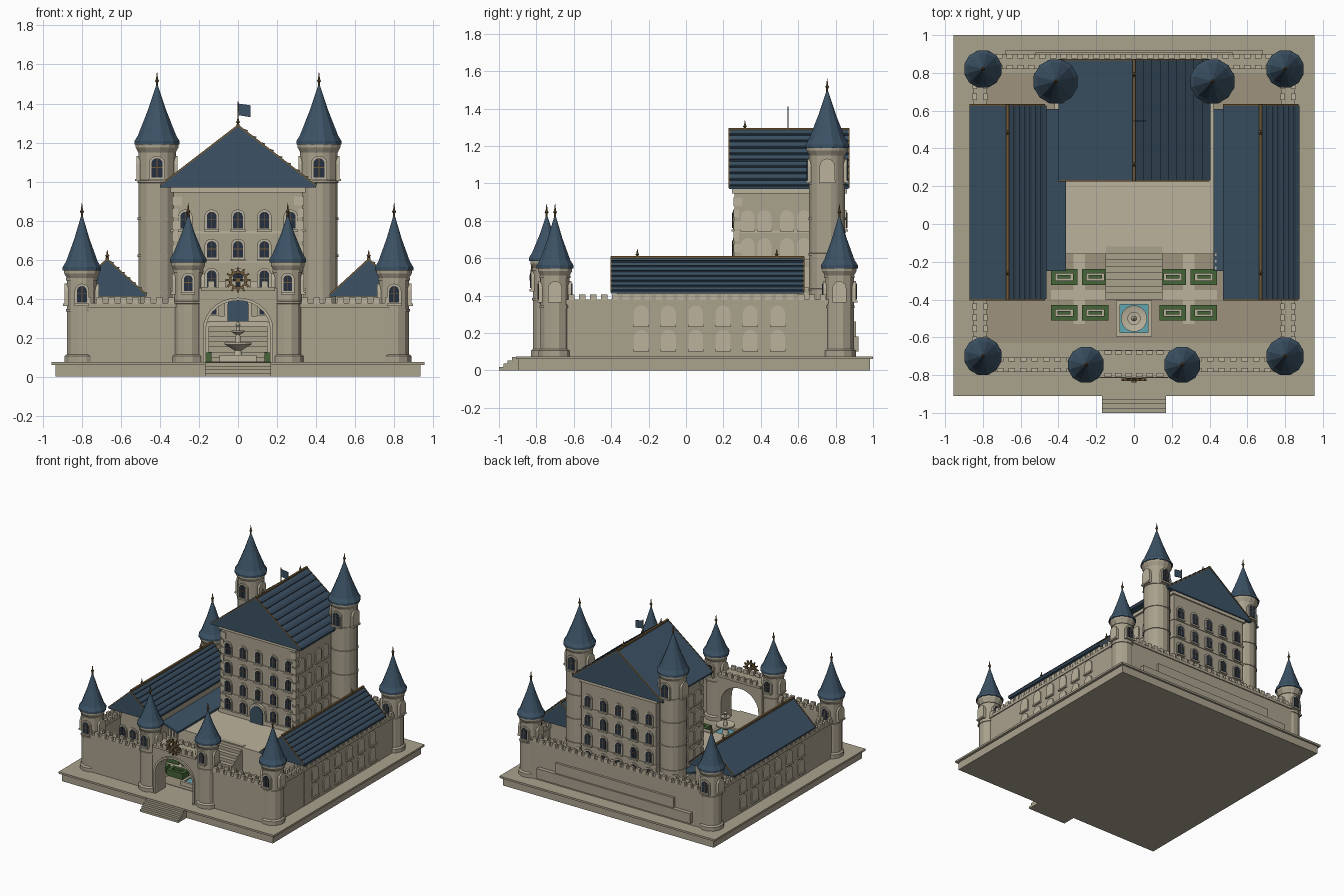
import bpy, bmesh
from math import pi, cos, sin

if "Cube" in bpy.data.objects:
    bpy.data.objects.remove(bpy.data.objects["Cube"])

def mat(name, r, g, b):
    m = bpy.data.materials.new(name)
    m.diffuse_color = (r, g, b, 1)
    m.use_nodes = True
    m.node_tree.nodes["Principled BSDF"].inputs["Base Color"].default_value = m.diffuse_color
    return m

STONE = mat("stone", .40, .36, .27)
PALE = mat("pale_stone", .50, .45, .34)
PAVE = mat("paving", .34, .29, .21)
ROOF = mat("slate", .045, .085, .13)
RIB = mat("dark_slate", .03, .055, .085)
GLASS = mat("dark_glass", .02, .03, .05)
WOOD = mat("bronze", .16, .10, .04)
HEDGE = mat("hedge", .06, .13, .04)
WATER = mat("water", .12, .38, .45)
BASE = 0.075


class Part:
    """Collects simple solids into one named object."""
    def __init__(self, name, material):
        self.name, self.material, self.bm = name, material, bmesh.new()

    def prism(self, pts, axis, a, b):
        place = {'x': lambda u, v, t: (t, u, v), 'y': lambda u, v, t: (u, t, v),
                 'z': lambda u, v, t: (u, v, t)}[axis]
        lo, hi = [[self.bm.verts.new(place(u, v, t)) for u, v in pts] for t in (a, b)]
        n = len(pts)
        self.bm.faces.new(lo)
        self.bm.faces.new(hi[::-1])
        for i in range(n):
            j = (i + 1) % n
            self.bm.faces.new((lo[i], hi[i], hi[j], lo[j]))

    def box(self, x0, x1, y0, y1, z0, z1):
        self.prism([(x0, y0), (x1, y0), (x1, y1), (x0, y1)], 'z', z0, z1)

    def lathe(self, prof, x, y, n=12):
        rings = [[self.bm.verts.new((x + r * cos(2 * pi * (i + .5) / n),
                                     y + r * sin(2 * pi * (i + .5) / n), z))
                  for i in range(n)] for r, z in prof]
        self.bm.faces.new(rings[0])
        self.bm.faces.new(rings[-1])
        for p, q in zip(rings, rings[1:]):
            for i in range(n):
                j = (i + 1) % n
                self.bm.faces.new((p[i], p[j], q[j], q[i]))

    def done(self):
        bmesh.ops.recalc_face_normals(self.bm, faces=self.bm.faces)
        me = bpy.data.meshes.new(self.name)
        self.bm.to_mesh(me)
        me.materials.append(self.material)
        bpy.context.collection.objects.link(bpy.data.objects.new(self.name, me))


def arch(u, z, w, h, n=8):
    r = w / 2
    return [(u - r, z), (u + r, z)] + [(u + r * cos(pi * i / n), z + h - r + r * sin(pi * i / n))
                                       for i in range(n + 1)]


frames, panes, bars = Part("window_frames", PALE), Part("window_panes", GLASS), Part("window_bars", WOOD)

def window(axis, u, z, face, d, w=.05, h=.085, glass=True):
    """Arched window on the plane axis=face, sticking out along d."""
    frames.prism(arch(u, z - .01, w + .024, h + .022), axis, face - .02 * d, face + .008 * d)
    f = face + .012 * d
    frames.prism([(u - w * .75, z - .018), (u + w * .75, z - .018), (u + w * .75, z - .006),
                  (u - w * .75, z - .006)], axis, face - .02 * d, f + .004 * d)
    if glass:
        panes.prism(arch(u, z, w, h), axis, face, f)
        for a, b, c, e in ((u - .002, u + .002, z, z + h), (u - w / 2, u + w / 2, z + h * .5, z + h * .5 + .004)):
            bars.prism([(a, c), (b, c), (b, e), (a, e)], axis, face, f + .002 * d)


# plinth, entrance steps and courtyard
p = Part("plinth", STONE)
p.box(-.935, .935, -.895, .985, 0, .06)
p.box(-.955, .955, -.91, 1, .06, BASE)
p.done()
p = Part("entrance_steps", STONE)
for i in range(4):
    p.box(-.17, .17, -1 + i * .023, -.89, 0, .018 * (i + 1))
p.done()
p = Part("courtyard_floor", PAVE)
p.box(-.79, .79, -.63, .8, BASE - .01, BASE + .003)
p.done()
p = Part("garden_paths", PALE)
for s in (-1, 1):
    p.box(s * .29 - .03, s * .29 + .03, -.53, -.16, BASE, BASE + .006)
    p.box(s * .29 - .15, s * .29 + .15, -.40, -.35, BASE, BASE + .006)
p.done()

# terrace and grand stairs
p = Part("terrace", PALE)
p.box(-.42, .42, -.16, .84, BASE, .28)
p.done()
p = Part("grand_stairs", STONE)
for i in range(8):
    p.box(-.15, .15, -.40 + i * .035, -.12, BASE, BASE + (i + 1) * .0262)
p.done()

# curtain walls with double battlements
p, m = Part("curtain_walls", STONE), Part("battlements", PALE)
def wall(a, b, c, along_x):
    def put(part, u0, u1, v0, v1, z0, z1):
        part.box(*((u0, u1, v0, v1) if along_x else (v0, v1, u0, u1)), z0, z1)
    put(p, a, b, c - .03, c + .03, BASE, .365)
    put(p, a, b, c - .038, c + .038, .355, .378)
    n = round((b - a) / .058)
    for i in range(n):
        u = a + (i + .5) * (b - a) / n
        for v in (c - .028, c + .028):
            put(m, u - .017, u + .017, v - .011, v + .011, .375, .405)
for s in (-1, 1):
    wall(min(s * .25, s * .8), max(s * .25, s * .8), -.745, True)
    wall(-.70, .82, s * .815, False)
wall(-.8, .8, .86, True)

# gatehouse arch
opening = [(.165 * cos(pi * i / 14), .24 + .15 * sin(pi * i / 14)) for i in range(15)]
gate = [(.2, .455), (.2, BASE), (.165, BASE)] + opening + [(-.165, BASE), (-.2, BASE), (-.2, .455)]
p.prism(gate, 'y', -.80, -.68)
p.box(-.19, .19, -.812, -.668, .44, .46)
for i in range(6):
    for y in (-.80, -.68):
        m.box(-.155 + i * .055, -.12 + i * .055, y - .011, y + .011, .455, .49)
p.done()
m.done()
p = Part("gate_arch_trim", PALE)
rim = [(.18 * cos(pi * i / 14), .24 + .165 * sin(pi * i / 14)) for i in range(15)]
p.prism([(.18, BASE)] + rim + [(-.18, BASE), (-.165, BASE)] + opening[::-1] + [(.165, BASE)], 'y', -.815, -.79)
p.done()

# sun emblem over the gate
p = Part("gate_emblem", WOOD)
ring = lambda r, k=20: [(r * cos(2 * pi * i / k), .495 + r * sin(2 * pi * i / k)) for i in range(k + 1)]
p.prism(ring(.045) + ring(.034)[::-1], 'y', -.832, -.815)
p.prism(ring(.014)[:-1], 'y', -.838, -.812)
for i in range(12):
    a = pi * i / 6
    at = lambda r, d: (r * cos(a) - d * sin(a), .495 + r * sin(a) + d * cos(a))
    p.prism([at(.042, -.008), at(.066, -.003), at(.066, .003), at(.042, .008)], 'y', -.83, -.817)
    if i % 3 == 0:
        p.prism([at(.01, -.003), at(.036, -.003), at(.036, .003), at(.01, .003)], 'y', -.83, -.817)
p.done()

# ledges on the back wall
p = Part("back_ledges", STONE)
p.box(-.68, .68, .86, .922, .10, .18)
p.box(-.525, .525, .86, .908, .18, .26)
p.done()

# round towers: body, conical roof, finial, windows
body, cones, spikes = Part("tower_bodies", STONE), Part("tower_roofs", ROOF), Part("finials", WOOD)
def spike(x, y, z, h):
    spikes.lathe([(.006, z - .03), (.006, z + .2 * h), (.012, z + .32 * h), (.006, z + .45 * h), (.001, z + h)], x, y, 8)
def tower(x, y, r, top, tip, bands, wz, ww, wh, n):
    prof = [(r + .012, BASE), (r + .012, BASE + .03), (r, BASE + .04)]
    for z in bands:
        prof += [(r, z - .007), (r + .005, z - .006), (r + .005, z + .006), (r, z + .007)]
    body.lathe(prof + [(r, top - .045), (r + .014, top - .02), (r + .014, top + .005)], x, y, n)
    e = r + .022
    cones.lathe([(e, top - .005), (e, top + .012), (r + .004, top + .04),
                 (r * .5, top + .04 + (tip - top - .04) * .5), (.004, tip)], x, y, 12)
    spike(x, y, tip, .065)
    for d in (-1, 1):
        window('y', x, wz, y + d * r, d, ww, wh)
        window('x', y, wz, x + d * r, d, ww, wh, False)
for s in (-1, 1):
    for y in (-.70, .82):
        tower(s * .8, y, .08, .55, .825, (.34, .5), .38, .05, .085, 12)
    tower(s * .255, -.745, .076, .59, .825, (.38, .54), .44, .046, .08, 12)
    tower(s * .415, .755, .098, 1.195, 1.495, (.43, .62, .81, 1.0), 1.02, .058, .10, 16)
body.done()
cones.done()

# keep walls, bands and quoins
p = Part("keep", STONE)
p.box(-.33, .33, .26, .85, .28, .98)
p.done()
p = Part("keep_trim", PALE)
p.box(-.345, .345, .245, .86, .28, .31)
p.box(-.345, .345, .245, .86, .945, .975)
for z in (.435, .585, .735):
    p.box(-.335, .335, .255, .855, z, z + .012)
for i in range(10):
    w = .05 if i % 2 else .03
    for s in (-1, 1):
        x = s * .337
        p.box(min(x, x - s * w), max(x, x - s * w), .253, .253 + w, .32 + i * .062, .365 + i * .062)
p.done()
for z in (.32, .46, .61, .76):
    for i in range(-2, 3):
        if i or z > .4:
            window('y', i * .135, z, .26, -1)
        window('y', i * .135, z, .85, 1)
    for y in (.33, .42, .54, .63):
        for s in (-1, 1):
            window('x', y, z, s * .33, s, glass=False)
p = Part("keep_door", ROOF)
p.prism(arch(0, .28, .11, .135), 'y', .232, .26)
p.done()
frames.prism(arch(0, .28, .14, .155), 'y', .24, .27)

# gabled roofs with slate courses, ridge caps and bronze verges
roofs, ribs, caps = Part("gable_roofs", ROOF), Part("slate_courses", RIB), Part("ridge_caps", WOOD)
def gable(cx, hw, y0, y1, z0, z1, n, ys):
    roofs.prism([(cx - hw, z0), (cx + hw, z0), (cx + hw, z0 + .012), (cx, z1), (cx - hw, z0 + .012)], 'y', y0, y1)
    h = z1 - z0 - .012
    for i in range(n):
        a, b = i / n, (i + .45) / n
        ribs.prism([(cx + hw * (1 - b), z0 + .012 + h * b), (cx + hw * (1 - a), z0 + .012 + h * a - .004),
                    (cx + hw * (1 - a) + .006, z0 + .02 + h * a)], 'y', y0 + .002, y1 - .002)
    caps.box(cx - .008, cx + .008, y0 - .002, y1 + .002, z1 - .01, z1 + .006)
    for y in (y0, y1):
        for s in (-1, 1):
            caps.prism([(cx, z1 + .003), (cx + s * hw, z0 + .015), (cx + s * hw, z0 + .006), (cx, z1 - .008)],
                       'y', y - .004, y + .004)
    for y in ys:
        spike(cx, y, z1, .045)
gable(0, .40, .23, .87, .97, 1.29, 9, (.315, .79))
for s in (-1, 1):
    gable(s * .67, .20, -.40, .63, .41, .605, 7, (-.26, .485))
ribs.done()
caps.done()

# side wings with lean-to roofs facing the court
p, q = Part("side_wings", STONE), Part("lean_to_posts", PALE)
for s in (-1, 1):
    x0, x1 = sorted((s * .50, s * .847))
    p.box(x0, x1, -.37, .60, BASE, .42)
    e = .36 if s < 0 else .42
    roofs.prism([(s * .51, .335), (s * e, .285), (s * e, .30), (s * .51, .35)], 'y', -.25, .61)
    for i in range(3):
        q.box(s * .44 - .01, s * .44 + .01, -.24 + i * .035, -.225 + i * .035, BASE, .31)
    for i in range(6):
        y = -.24 + i * .146
        window('x', y, .25, s * .847, s, .055, .085, False)
        window('x', y, .12, s * .847, s, .055, .085, False)
        window('x', y, .15, s * .50, -s, .05, .10, False)
    for x in (.58, .67, .76):
        window('y', s * x, .20, -.37, -1)
for part in (p, q, roofs, frames, panes, bars, spikes):
    part.done()

# flag
p = Part("flag_pole", WOOD)
p.lathe([(.004, 1.27), (.003, 1.41)], 0, .545, 8)
p.done()
p = Part("flag", ROOF)
p.prism([(0, 1.34), (.035, 1.335), (.065, 1.33), (.065, 1.39), (.035, 1.395), (0, 1.40)], 'y', .543, .547)
p.done()

# fountain
p = Part("fountain", PALE)
for a, b in ((-.095, -.075), (.075, .095)):
    p.box(a, b, -.595, -.405, BASE, .11)
    p.box(-.075, .075, -.5 + a, -.5 + b, BASE, .11)
p.lathe([(.04, BASE), (.025, .10), (.018, .135), (.035, .145), (.07, .165), (.07, .175), (.06, .172), (.016, .165),
         (.011, .215), (.035, .23), (.035, .237), (.01, .235), (.008, .255), (.014, .265), (.002, .285)], 0, -.5, 16)
p.done()
p = Part("fountain_water", WATER)
p.box(-.08, .08, -.58, -.42, BASE, .098)
p.done()

# box hedges
p, q = Part("hedges", HEDGE), Part("hedge_beds", PALE)
for x in (-.37, -.205, .205, .37):
    for y in (-.28, -.47):
        for d in (-1, 1):
            p.box(x - .07, x + .07, y + d * .03 - .012, y + d * .03 + .012, BASE, .125)
            p.box(x + d * .058 - .012, x + d * .058 + .012, y - .03, y + .03, BASE, .125)
        p.box(x - .035, x + .035, y - .009, y + .009, BASE, .115)
        q.box(x - .05, x + .05, y - .022, y + .022, BASE, .085)
p.done()
q.done()
